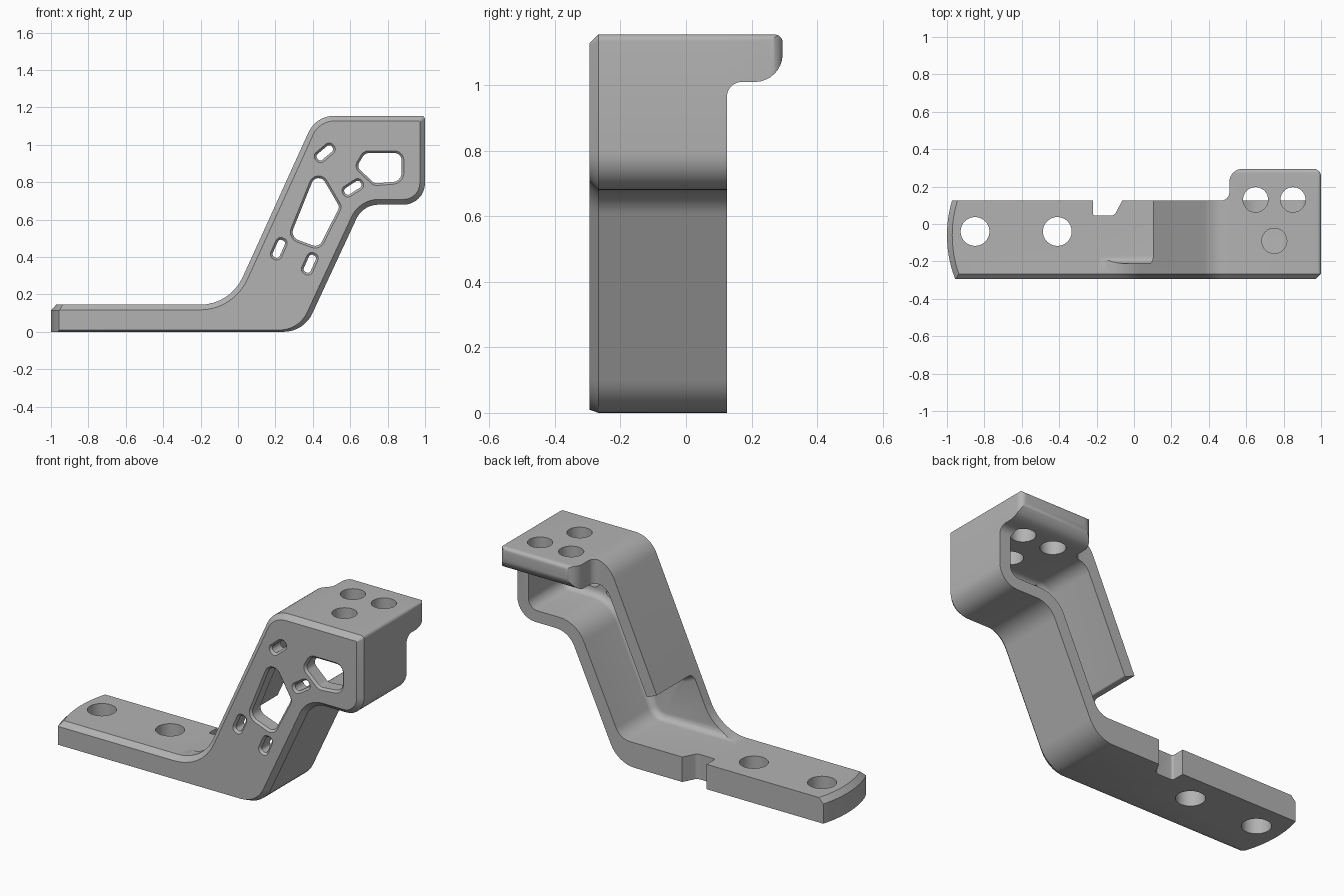
import bpy, bmesh, math
from mathutils import Vector

if "Cube" in bpy.data.objects:
    bpy.data.objects.remove(bpy.data.objects["Cube"])

grey = bpy.data.materials.new("matte grey")
grey.diffuse_color = (0.45, 0.45, 0.45, 1)
grey.use_nodes = True
grey.node_tree.nodes["Principled BSDF"].inputs["Base Color"].default_value = grey.diffuse_color


def outline(corners, inset=0.0, n=8):
    """Filleted polygon from counterclockwise corners (u, v, radius); inset may be one value per side."""
    k = len(corners)
    d = inset if isinstance(inset, (list, tuple)) else [inset] * k
    p = [Vector(c[:2]) for c in corners]
    out = []
    for i in range(k):
        a = (p[i] - p[i - 1]).normalized()
        b = (p[(i + 1) % k] - p[i]).normalized()
        da, db = d[i - 1], d[i]
        na = Vector((-a.y, a.x))
        cross = a.x * b.y - a.y * b.x
        # corner shifted so that both neighbouring sides move inwards
        q = p[i] + (b * da - a * db) * (1 / cross)
        r = corners[i][2]
        if r == 0:
            out.append(q)
            continue
        s = 1 if cross > 0 else -1
        r = max(r - s * min(da, db), 0.004)
        turn = abs(math.atan2(cross, a.dot(b)))
        t = r * math.tan(turn / 2)
        centre = q - a * t + na * (s * r)
        start = math.atan2(-s * na.y, -s * na.x)
        for j in range(n + 1):
            w = start + s * turn * j / n
            out.append(centre + Vector((math.cos(w), math.sin(w))) * r)
    return out


def loft(name, loops, axis):
    """Solid through (position, outline) loops stacked along an axis."""
    put = {'x': lambda u, v, h: (h, u, v), 'y': lambda u, v, h: (u, h, v), 'z': lambda u, v, h: (u, v, h)}[axis]
    bm = bmesh.new()
    rings = [[bm.verts.new(put(q[0], q[1], h)) for q in pts] for h, pts in loops]
    m = len(rings[0])
    for r0, r1 in zip(rings, rings[1:]):
        for i in range(m):
            bm.faces.new((r0[i], r0[(i + 1) % m], r1[(i + 1) % m], r1[i]))
    bm.faces.new(rings[0][::-1])
    bm.faces.new(rings[-1])
    if bm.calc_volume(signed=True) < 0:
        bmesh.ops.reverse_faces(bm, faces=bm.faces[:])
    me = bpy.data.meshes.new(name)
    bm.to_mesh(me)
    bm.free()
    me.update()
    me.materials.append(grey)
    ob = bpy.data.objects.new(name, me)
    bpy.context.scene.collection.objects.link(ob)
    return ob


def volume(me):
    bm = bmesh.new()
    bm.from_mesh(me)
    v = bm.calc_volume(signed=True)
    bm.free()
    return v


def combine(target, tool, operation):
    """Boolean that keeps the first solver result of plausible volume."""
    before = volume(target.data)
    low = {'UNION': 0.99, 'DIFFERENCE': 0.2, 'INTERSECT': 0.05}[operation] * before
    high = before * (1.5 if operation == 'UNION' else 1.001)
    mod = target.modifiers.new("shape", 'BOOLEAN')
    mod.operation, mod.object = operation, tool
    result = None
    for solver in ('MANIFOLD', 'EXACT', 'FLOAT'):
        mod.solver = solver
        bpy.context.view_layer.update()
        dg = bpy.context.evaluated_depsgraph_get()
        me = bpy.data.meshes.new_from_object(target.evaluated_get(dg))
        if len(me.polygons) and low < volume(me) < high and abs(volume(me) - before) > 1e-8:
            result = me
            break
    target.modifiers.remove(mod)
    if result:
        target.data = result
    bpy.data.objects.remove(tool, do_unlink=True)


def circle(x, y, r, n=40):
    return [(x + r * math.cos(2 * math.pi * i / n), y + r * math.sin(2 * math.pi * i / n)) for i in range(n)]


# Bracket body: stepped side profile with a chamfered front
BACK, FRONT = 0.125, -0.295
side = [(-1, 0, 0), (0.352, 0, 0.17), (0.668, 0.68, 0.13), (1, 0.68, 0.115),
        (1, 1.155, 0.02), (0.417, 1.155, 0.15), (-0.042, 0.145, 0.25), (-1, 0.145, 0)]
chamfer = [0.01, 0.028, 0.028, 0.028, 0.028, 0.028, 0.028, 0]
body = loft("bracket", [(BACK, outline(side)), (FRONT + 0.028, outline(side)),
                        (FRONT, outline(side, chamfer))], 'y')

# Rear tab on the top plate
tab = loft("tab", [(h, outline([(0.43, 0.05, 0), (1, 0.05, 0), (1, 0.295, 0.04), (0.51, 0.295, 0.07),
                                (0.51, BACK, 0.045), (0.43, BACK, 0)])) for h in (0.9, 1.2)], 'z')
tab_side = loft("tab_side", [(h, outline([(0, 0.92, 0), (BACK, 0.92, 0), (BACK, 1.01, 0.045),
                                          (0.295, 1.01, 0.085), (0.295, 1.155, 0.025), (0, 1.155, 0)]))
                             for h in (0.3, 1.1)], 'x')
combine(tab, tab_side, 'INTERSECT')
combine(tab, loft("tab_limit", [(h, outline(side)) for h in (-0.2, 0.5)], 'y'), 'INTERSECT')
combine(body, tab, 'UNION')

# Rear pocket, open to the left at the foot of the sloping wall
pocket = [(-0.2, 0.1455, 0), (0.338, 0.1455, 0.1), (0.618, 0.748, 0.17), (0.93, 0.748, 0.06),
          (0.93, 1.01, 0.05), (0.428, 1.01, 0.09), (0.165, 0.432, 0.01), (0.02, 0.498, 0), (-0.2, 0.498, 0)]
R = 0.04
rings = [(0.5, outline(pocket))]
for i in range(7):
    w = math.pi / 2 * i / 6
    rings.append((-0.21 + R * (1 - math.sin(w)), outline(pocket, R * (1 - math.cos(w)))))
combine(body, loft("pocket", rings, 'y'), 'DIFFERENCE')


# Windows and slots in the front plate, with a small chamfered rim
def window(corners):
    rim = outline(corners, -0.013)
    hole = outline(corners)
    combine(body, loft("window", [(FRONT - 0.05, rim), (FRONT - 0.001, rim), (FRONT + 0.012, hole), (-0.12, hole)],
                       'y'), 'DIFFERENCE')


window([(0.278, 0.507, 0.045), (0.432, 0.45, 0.04), (0.543, 0.668, 0.03),
        (0.453, 0.822, 0.04), (0.405, 0.822, 0.04)])
window([(0.635, 0.882, 0.03), (0.73, 0.793, 0.04), (0.875, 0.805, 0.05),
        (0.875, 0.956, 0.04), (0.678, 0.956, 0.04)])
for x, z, angle in [(0.464, 0.957, 40), (0.614, 0.77, 33), (0.218, 0.444, 66), (0.384, 0.364, 66)]:
    c, s = math.cos(math.radians(angle)), math.sin(math.radians(angle))
    window([(x + u * c - v * s, z + u * s + v * c, 0.017)
            for u, v in [(-0.05, -0.02), (0.05, -0.02), (0.05, 0.02), (-0.05, 0.02)]])

# Bolt holes through the top plate and the base
for x, y, r, lo, hi in [(0.65, 0.13, 0.067, 0.9, 1.3), (0.85, 0.13, 0.067, 0.9, 1.3), (0.75, -0.09, 0.067, 0.9, 1.3),
                        (-0.85, -0.04, 0.077, -0.1, 0.3), (-0.41, -0.04, 0.077, -0.1, 0.3)]:
    combine(body, loft("hole", [(lo, circle(x, y, r)), (hi, circle(x, y, r))], 'z'), 'DIFFERENCE')

# Notch in the rear edge of the base
notch = outline([(-0.22, 0.045, 0.012), (-0.105, 0.045, 0.03), (-0.045, 0.16, 0), (-0.22, 0.16, 0)])
combine(body, loft("notch", [(-0.1, notch), (0.3, notch)], 'z'), 'DIFFERENCE')


# Curved, chamfered left end of the base
def end_arc(r):
    arc = []
    for i in range(25):
        w = math.radians(150 + 60 * i / 24)
        arc.append((-0.35 + r * math.cos(w), -0.06 + r * math.sin(w)))
    return arc + [(-1.3, arc[-1][1]), (-1.3, arc[0][1])]


combine(body, loft("end", [(-0.1, end_arc(0.65)), (0.115, end_arc(0.65)), (0.165, end_arc(0.603))], 'z'),
        'DIFFERENCE')

# Smooth the fillets and keep the edges crisp
bpy.context.view_layer.update()
for ob in bpy.context.scene.objects:
    ob.select_set(ob == body)
bpy.context.view_layer.objects.active = body
bpy.ops.object.shade_smooth_by_angle(angle=math.radians(25))
